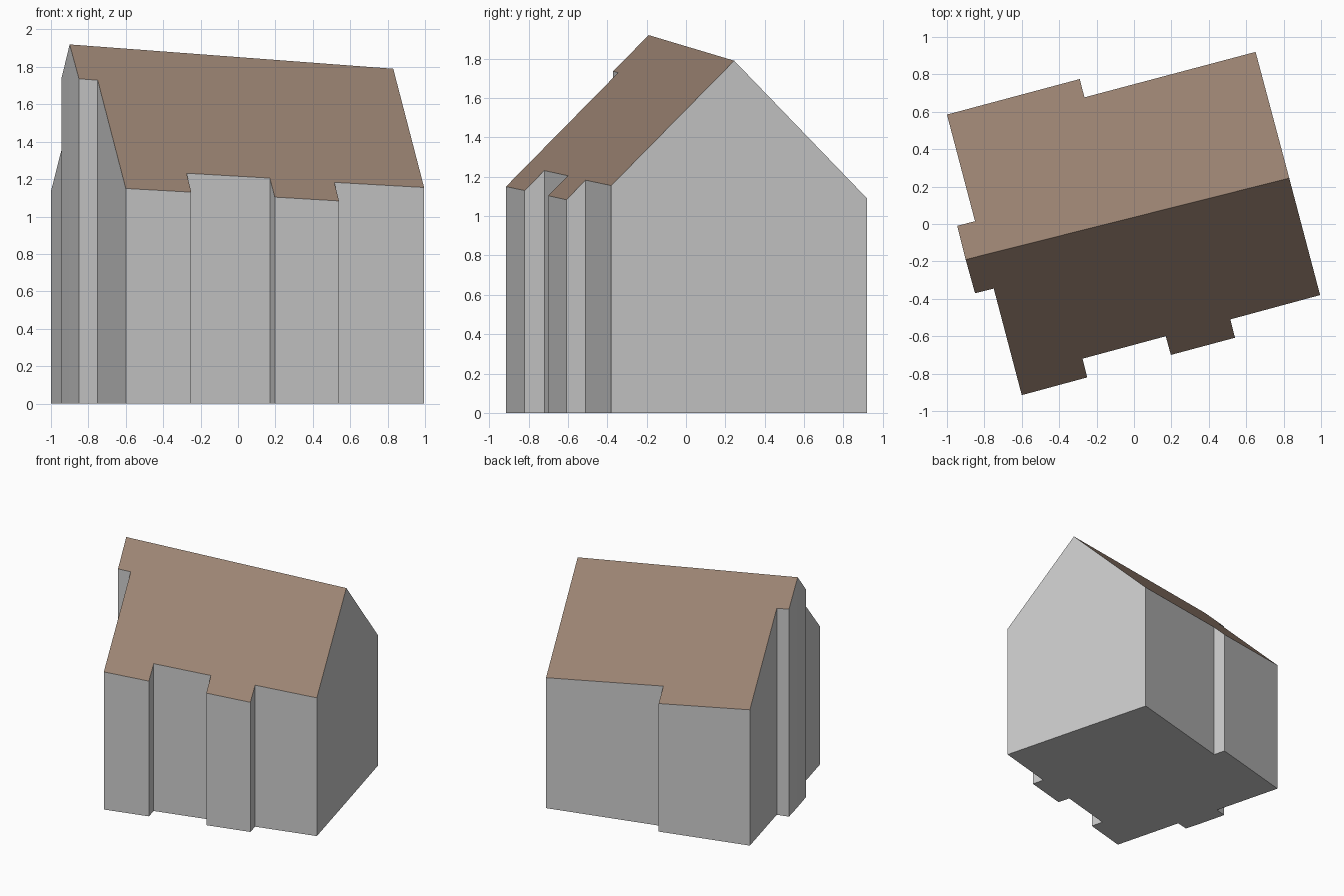
import bpy
import bmesh
from mathutils import Vector

if "Cube" in bpy.data.objects:
    bpy.data.objects.remove(bpy.data.objects["Cube"])


def material(name, rgb):
    m = bpy.data.materials.new(name)
    m.diffuse_color = (*rgb, 1)
    m.use_nodes = True
    m.node_tree.nodes["Principled BSDF"].inputs["Base Color"].default_value = m.diffuse_color
    return m


WALL = material("wall grey", (0.60, 0.60, 0.60))
ROOF = material("roof brown", (0.33, 0.23, 0.17))

# Ridge ends and one eave corner of each slope define the two roof planes
RIDGE_L, RIDGE_R = Vector((-0.90, -0.19, 1.92)), Vector((0.83, 0.245, 1.79))
EAVE_FRONT, EAVE_BACK = Vector((-0.60, -0.915, 1.15)), Vector((0.65, 0.92, 1.09))

# Footprint halves: front from left ridge end to right, back from right to left
FRONT = [(-0.90, -0.19), (-0.85, -0.37), (-0.75, -0.345), (-0.60, -0.915),
         (-0.25, -0.82), (-0.275, -0.72), (0.17, -0.60), (0.197, -0.70),
         (0.54, -0.608), (0.515, -0.51), (0.995, -0.38), (0.83, 0.245)]
BACK = [(0.83, 0.245), (0.65, 0.92), (-0.265, 0.677), (-0.29, 0.775),
        (-1.0, 0.585), (-0.85, 0.015), (-0.945, -0.01), (-0.90, -0.19)]


def lift(points, eave):
    """Raise plan points onto the slope through the ridge and an eave corner."""
    n = (RIDGE_R - RIDGE_L).cross(eave - RIDGE_L)
    return [Vector((x, y, RIDGE_L.z - (n.x * (x - RIDGE_L.x)
                                       + n.y * (y - RIDGE_L.y)) / n.z))
            for x, y in points]


def make_object(name, faces, mat):
    bm = bmesh.new()
    for f in faces:
        bm.faces.new([bm.verts.new(p) for p in f])
    bmesh.ops.remove_doubles(bm, verts=bm.verts, dist=1e-4)
    me = bpy.data.meshes.new(name)
    bm.to_mesh(me)
    bm.free()
    me.materials.append(mat)
    ob = bpy.data.objects.new(name, me)
    bpy.context.collection.objects.link(ob)


front, back = lift(FRONT, EAVE_FRONT), lift(BACK, EAVE_BACK)

# Roof: two sloping faces meeting at the ridge
make_object("roof", [front, back], ROOF)

# Walls: a panel from the ground to the roof edge on every side, plus the floor
top = front[:-1] + back[:-1]
ground = [Vector((p.x, p.y, 0)) for p in top]
count = len(top)
panels = [[ground[i], ground[(i + 1) % count], top[(i + 1) % count], top[i]]
          for i in range(count)]
make_object("walls", panels + [ground[::-1]], WALL)
